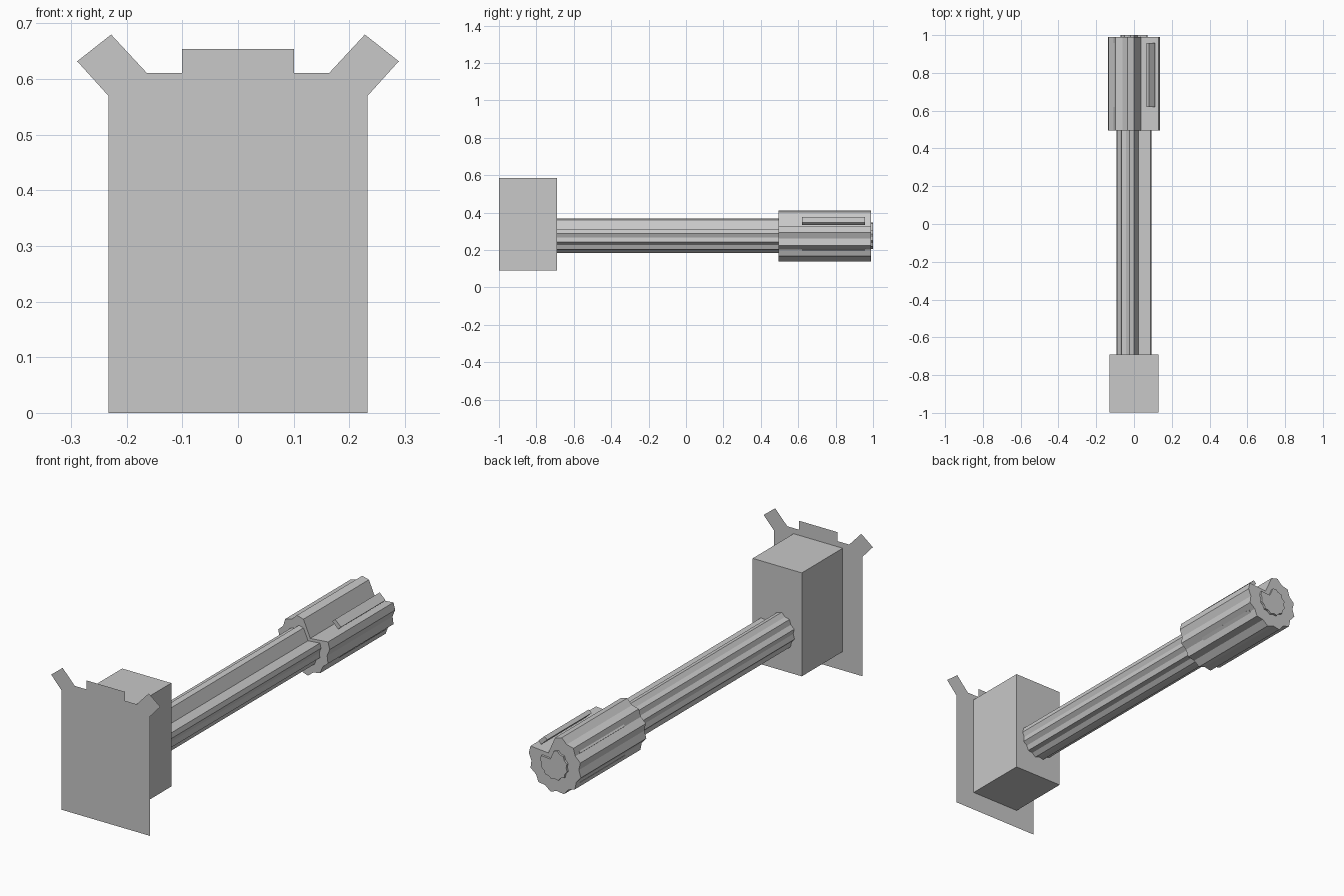
import bpy, bmesh, math

if "Cube" in bpy.data.objects:
    bpy.data.objects.remove(bpy.data.objects["Cube"])

AXIS_Z = 0.277

grey = bpy.data.materials.new("mid grey")
grey.diffuse_color = (0.58, 0.58, 0.58, 1)
grey.use_nodes = True
grey.node_tree.nodes["Principled BSDF"].inputs["Base Color"].default_value = grey.diffuse_color


def finish(name, bm):
    bmesh.ops.recalc_face_normals(bm, faces=bm.faces)
    mesh = bpy.data.meshes.new(name)
    bm.to_mesh(mesh)
    bm.free()
    mesh.materials.append(grey)
    obj = bpy.data.objects.new(name, mesh)
    bpy.context.collection.objects.link(obj)
    return obj


def extrude_profile(name, pts, y0, y1):
    """Flat face in the xz plane, extruded along y when y1 differs from y0."""
    bm = bmesh.new()
    face = bm.faces.new([bm.verts.new((x, y0, z)) for x, z in pts])
    if y1 != y0:
        out = bmesh.ops.extrude_face_region(bm, geom=[face], use_keep_orig=True)
        verts = [g for g in out["geom"] if isinstance(g, bmesh.types.BMVert)]
        bmesh.ops.translate(bm, verts=verts, vec=(0, y1 - y0, 0))
    return finish(name, bm)


def box(name, x0, x1, y0, y1, z0, z1):
    return extrude_profile(name, [(x0, z0), (x1, z0), (x1, z1), (x0, z1)], y0, y1)


def fluted(scale, teeth=10):
    """Ridged round section with a wedge cut out of its upper right."""
    start, end = math.radians(90), math.radians(382)
    n = teeth * 2
    pts = []
    for i in range(n + 1):
        a = start + (end - start) * i / n
        r = 0.14 if i % 2 else 0.126
        pts.append((r * math.cos(a), r * math.sin(a)))
    pts[-1] = (0.13, 0.052)
    pts.append((0.036, 0.044))          # bottom of the wedge
    return [(x * scale, AXIS_Z + z * scale) for x, z in pts]


# Flat front plate with two angled ears and a raised tab
half = [(0.233, 0), (0.233, 0.57), (0.289, 0.632), (0.228, 0.68),
        (0.164, 0.611), (0.101, 0.611), (0.101, 0.654)]
extrude_profile("front_plate", half + [(-x, z) for x, z in reversed(half)], -1, -1)

# Body block behind the plate
box("body_block", -0.13, 0.13, -0.999, -0.69, 0.09, 0.585)

# Fluted barrel, head and end core
extrude_profile("barrel", fluted(0.67), -0.70, 0.51)
extrude_profile("barrel_head", fluted(1.0), 0.495, 0.99)
extrude_profile("end_core", fluted(0.52), 0.98, 1.0)

# Four narrow rails around the head, turned to face outwards
for name, sx, sz in (("upper_right", 1, 1), ("upper_left", -1, 1),
                     ("lower_left", -1, -1), ("lower_right", 1, -1)):
    corners = [(0.065, 0.086), (0.08, 0.099), (0.111, 0.07), (0.096, 0.056)]
    extrude_profile("rail_" + name,
                    [(sx * x, AXIS_Z + sz * z) for x, z in corners], 0.62, 0.957)
